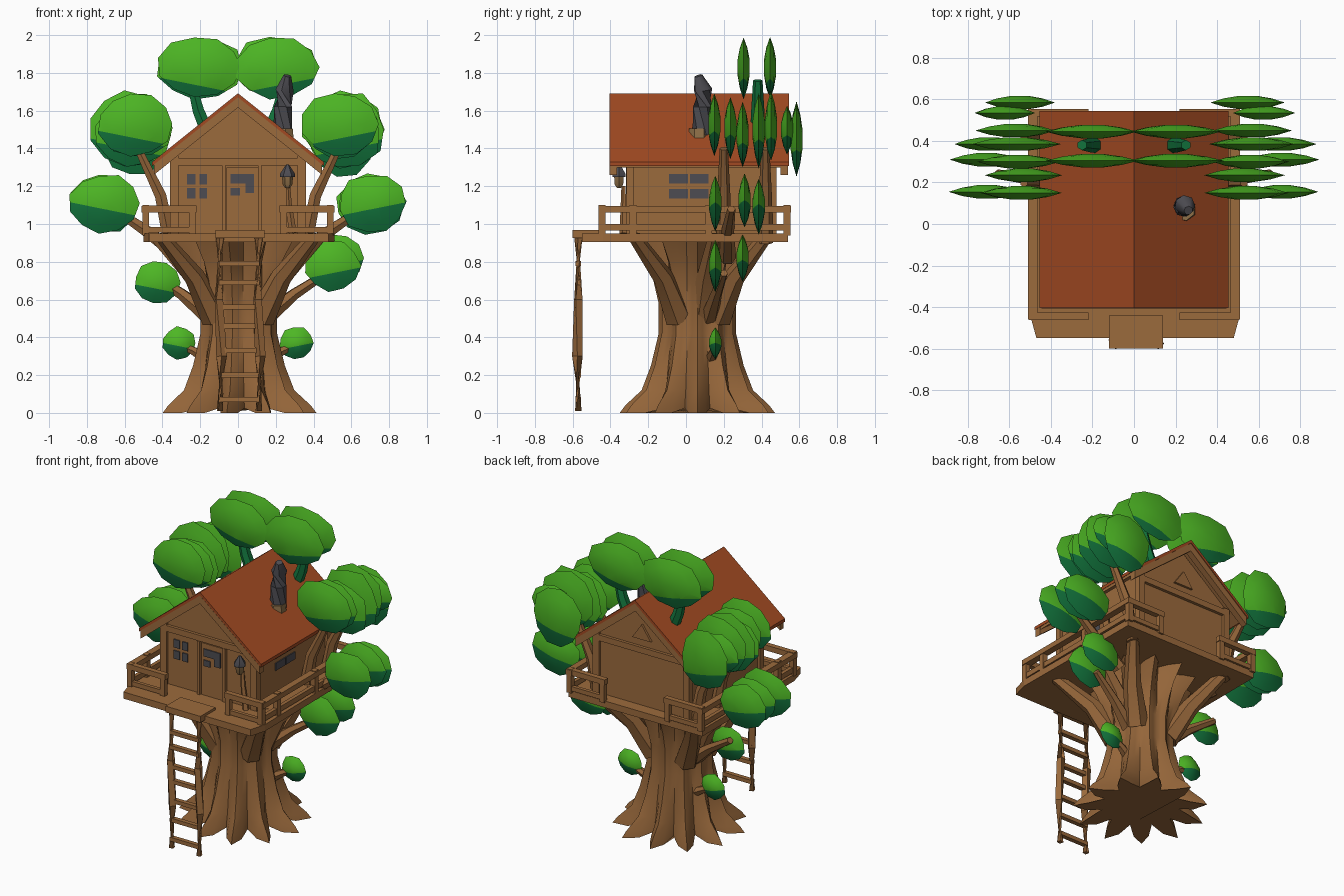
import bpy, bmesh, math, random
from mathutils import Vector, Matrix

if "Cube" in bpy.data.objects:
    bpy.data.objects.remove(bpy.data.objects["Cube"])

random.seed(4)

def material(name, rgb):
    m = bpy.data.materials.new(name)
    m.diffuse_color = (*rgb, 1)
    m.use_nodes = True
    m.node_tree.nodes["Principled BSDF"].inputs["Base Color"].default_value = m.diffuse_color
    return m

WOOD = material("brown wood", (0.33, 0.145, 0.046))
BARK = material("bark", (0.30, 0.132, 0.042))
ROOF = material("rust red", (0.36, 0.068, 0.016))
LEAF = material("bright green", (0.075, 0.47, 0.018))
SHADE = material("deep green", (0.006, 0.17, 0.045))
SLATE = material("slate grey", (0.075, 0.073, 0.085))
STONE = material("tan stone", (0.27, 0.16, 0.065))

def finish(name, bm, *mats, angle=None):
    bmesh.ops.recalc_face_normals(bm, faces=bm.faces)
    me = bpy.data.meshes.new(name)
    bm.to_mesh(me)
    bm.free()
    ob = bpy.data.objects.new(name, me)
    bpy.context.collection.objects.link(ob)
    for m in mats:
        me.materials.append(m)
    if angle:
        bpy.ops.object.select_all(action='DESELECT')
        bpy.context.view_layer.objects.active = ob
        ob.select_set(True)
        bpy.ops.object.shade_smooth_by_angle(angle=math.radians(angle))
    return ob

def box(name, x, y, z, mat):
    bm = bmesh.new()
    bmesh.ops.create_cube(bm, size=1)
    for v in bm.verts:
        v.co = [c[0] + (p + .5) * (c[1] - c[0]) for p, c in zip(v.co, (x, y, z))]
    return finish(name, bm, mat)

def loft(bm, rings):
    loops = [[bm.verts.new(p) for p in r] for r in rings]
    n = len(loops[0])
    for a, b in zip(loops, loops[1:]):
        for i in range(n):
            bm.faces.new((a[i], a[(i + 1) % n], b[(i + 1) % n], b[i]))
    bm.faces.new(loops[0])
    bm.faces.new(loops[-1])

def tube(name, pts, radii, mat, sides=6):
    pts = [Vector(p) for p in pts]
    rings = []
    for i, p in enumerate(pts):
        d = pts[min(i + 1, len(pts) - 1)] - pts[max(i - 1, 0)]
        q = d.to_track_quat('Z', 'Y')
        rings.append([p + q @ Vector((math.cos(2 * math.pi * k / sides), math.sin(2 * math.pi * k / sides), 0)) * radii[i]
                      for k in range(sides)])
    bm = bmesh.new()
    loft(bm, rings)
    return finish(name, bm, mat, angle=50)

def extrude_profile(name, pts, y0, y1, mat):
    bm = bmesh.new()
    loft(bm, [[(x, y, z) for x, z in pts] for y in (y0, y1)])
    return finish(name, bm, mat)

# Trunk: star-shaped rings (height, radius, lobe depth), flaring into roots and crown
CY = 0.06
bm = bmesh.new()
rings = []
for z, r, lobe in [(0, .325, .09), (.04, .31, .075), (.12, .258, .04), (.25, .226, .022), (.42, .195, .012),
                   (.58, .195, .012), (.70, .215, .02), (.80, .235, .04), (.92, .28, .07)]:
    ring = []
    for k in range(44):
        a = 2 * math.pi * k / 44
        w = r + lobe * math.cos(11 * a)
        zz = z + (0.025 if z == 0 and k % 4 == 2 else 0)
        ring.append((w * math.cos(a), CY + w * math.sin(a), zz))
    rings.append(ring)
loft(bm, rings)
finish("trunk", bm, BARK, angle=50)

# Branches and braces, mirrored left and right
for s, side in ((-1, "left"), (1, "right")):
    for i, (x, y) in enumerate([(.40, -.27), (.43, .15), (.36, .42)]):
        tube(f"deck_brace_{i}_{side}", [(s * .12, CY + (y - CY) * .3, .5), (s * .23, CY + (y - CY) * .55, .72),
             (s * x, y, .93)], [.075, .055, .035], BARK)
    tube(f"middle_branch_{side}", [(s * .3, .22, .82), (s * .48, .22, .96), (s * .66, .24, 1.08)], [.045, .035, .022], BARK)
    for i, y in enumerate((.2, .42)):
        tube(f"upper_branch_{i}_{side}", [(s * .36, y, .9), (s * .41, y, 1.15), (s * .53, y, 1.4)], [.04, .035, .022], BARK)
    tube(f"lower_branch_{side}", [(s * .14, .12, .5), (s * .3, .16, .63), (s * .47, .2, .74)], [.05, .032, .022], BARK)
    tube(f"small_branch_{side}", [(s * .15, .13, .28), (s * .24, .15, .33), (s * .31, .155, .36)], [.035, .024, .012], BARK)
    tube(f"crown_branch_{side}", [(s * .16, .38, 1.48), (s * .21, .38, 1.6), (s * .25, .38, 1.76)], [.04, .035, .025], SHADE)

# Foliage: thin lens-shaped discs with a darker lower part
def leaf(name, x, z, rx, rz, y, split=-.35):
    bm = bmesh.new()
    n = 11
    jitter = [random.uniform(.93, 1.06) for _ in range(n)]
    def ring(scale, dy):
        out = []
        for k in range(n):
            a = 2 * math.pi * k / n
            c, d = math.cos(a), math.sin(a)
            out.append((x + rx * scale * jitter[k] * c, y + dy, z + rz * scale * jitter[k] * d))
        return out
    loft(bm, [ring(.25, -.032), ring(.65, -.02), ring(1, 0), ring(.65, .02), ring(.25, .032)])
    cut = Vector((x, y, z + split * rz))
    normal = Vector((-.2 if x > 0 else .2, 0, 1)).normalized()
    bmesh.ops.bisect_plane(bm, geom=bm.verts[:] + bm.edges[:] + bm.faces[:], plane_co=cut, plane_no=normal)
    for f in bm.faces:
        f.material_index = int((f.calc_center_median() - cut).dot(normal) < 0)
    finish(name, bm, LEAF, SHADE, angle=40)

UPPER = [(.54, 1.53, .20, .17, .15), (.53, 1.51, .19, .16, .235), (.56, 1.47, .20, .17, .30), (.57, 1.5, .21, .20, .385),
         (.57, 1.51, .20, .19, .45), (.62, 1.50, .15, .13, .535), (.55, 1.45, .18, .20, .585)]
MIDDLE = [(.71, 1.11, .18, .155, .155), (.71, 1.12, .175, .15, .31), (.70, 1.10, .18, .15, .385)]
for s, side in ((-1, "left"), (1, "right")):
    for i, (x, z, rx, rz, y) in enumerate(UPPER):
        leaf(f"upper_leaves_{i}_{side}", s * x, z, rx, rz, y, -.45)
    for i, (x, z, rx, rz, y) in enumerate(MIDDLE):
        leaf(f"middle_leaves_{i}_{side}", s * x, z, rx, rz, y, -.2)
    leaf(f"small_leaves_{side}", s * .31, .37, .09, .085, .155, -.2)
    for i, y in enumerate((.305, .445)):
        leaf(f"crown_leaves_{i}_{side}", s * .2, 1.83, .225, .165, y, -.6)
leaf("lower_leaves_left", -.43, .69, .12, .11, .155, -.3)
leaf("lower_leaves_right_front", .5, .78, .145, .135, .155, -.3)
leaf("lower_leaves_right_back", .52, .82, .14, .13, .30, -.3)

# Deck and landing
bm = bmesh.new()
outline = [(-.47, -.55), (.48, -.55), (.51, -.44), (.5, .54), (-.5, .54), (-.5, -.44)]
loft(bm, [[(x, y, z) for x, y in outline] for z in (.905, .95)])
finish("deck", bm, WOOD)
box("ladder_landing", (-.12, .14), (-.6, -.44), (.925, .967), WOOD)

# Ladder
for x in (-.095, .11):
    tube("ladder_rail", [(x, -.57, .01), (x + .008, -.575, .3), (x - .006, -.57, .6), (x, -.57, .95)], [.02, .028, .026, .024], WOOD, 4)
for i, z in enumerate((.07, .2, .33, .46, .56, .69, .79)):
    box(f"ladder_rung_{i}", (-.1, .115), (-.585, -.555), (z - .013, z + .013), WOOD)

# Railings
for s in (-1, 1):
    X = lambda a, b: sorted((s * a, s * b))
    for y in (-.445, -.28, .12, .535):
        box("side_rail_post", X(.47, .505), (y - .018, y + .018), (.94, 1.1), WOOD)
    box("side_top_rail", X(.465, .51), (-.46, .555), (1.06, 1.095), WOOD)
    box("side_lower_rail", X(.475, .5), (-.45, .545), (.965, 1.0), WOOD)
    for y, name in ((-.445, "front"), (.535, "back")):
        box(name + "_top_rail", X(.22, .505), (y - .018, y + .018), (1.062, 1.098), WOOD)
        box(name + "_lower_rail", X(.23, .49), (y - .012, y + .012), (.955, .985), WOOD)
        box(name + "_rail_post", X(.225, .26), (y - .016, y + .016), (.94, 1.09), WOOD)

# House body with corner posts and wall boards
extrude_profile("house_walls", [(-.34, .94), (.34, .94), (.34, 1.37), (0, 1.64), (-.34, 1.37)], -.295, .46, WOOD)
for s in (-1, 1):
    for y in (-.295, .46):
        box("corner_post", sorted((s * .315, s * .36)), (y - .02, y + .02), (.94, 1.36), WOOD)
    box("wall_sill", sorted((s * .33, s * .355)), (-.29, .45), (.95, .99), WOOD)
for y in (-.30, .465):
    box("gable_beam", (-.35, .35), (y - .015, y + .015), (1.31, 1.35), WOOD)

# Roof: rust covering over a wooden layer
def chevron(top, drop, half, slope=.8):
    return [(-half, top - slope * half), (0, top), (half, top - slope * half),
            (half, top - slope * half - drop), (0, top - drop), (-half, top - slope * half - drop)]
extrude_profile("roof_covering", chevron(1.692, .022, .455), -.405, .545, ROOF)
extrude_profile("roof_boards", chevron(1.67, .02, .44), -.40, .54, WOOD)
for y in (-.40, .505):
    extrude_profile("gable_trim", chevron(1.671, .055, .445), y - .006, y + .035, WOOD)
for y0, y1, name in ((.455, .475, "back_gable_frame"),):
    extrude_profile(name, [(-.07, 1.40), (.07, 1.40), (0, 1.50)], y0, y1, WOOD)

# Door with frame
box("door", (-.06, .11), (-.305, -.29), (.95, 1.3), WOOD)
for x in (-.075, .115):
    box("door_frame", (x - .01, x + .01), (-.318, -.29), (.95, 1.31), WOOD)

# Window panes as thin plates
def front_pane(x0, x1, z0, z1, y=-.302):
    box("window_pane", (x0, x1), (y, y + .008), (z0, z1), SLATE)
for x0, x1 in ((-.27, -.225), (-.205, -.165)):
    for z0, z1 in ((1.135, 1.19), (1.21, 1.265)):
        front_pane(x0, x1, z0, z1)
for pane in ((-.04, .085, 1.215, 1.265), (-.04, .01, 1.15, 1.19), (.04, .085, 1.165, 1.215)):
    front_pane(*pane, y=-.312)
for s in (-1, 1):
    for z0, z1 in ((1.135, 1.185), (1.215, 1.265)):
        for y0, y1 in ((-.09, .01), (.022, .12)):
            box("side_window_pane", sorted((s * .338, s * .346)), (y0, y1), (z0, z1), SLATE)

# Lantern on a post
tube("lantern_post", [(.29, -.33, .95), (.27, -.33, 1.1), (.265, -.33, 1.2)], [.022, .016, .012], WOOD, 5)
tube("lantern_body", [(.262, -.355, 1.19), (.262, -.355, 1.21), (.262, -.355, 1.26)], [.012, .026, .03], STONE)
tube("lantern_cap", [(.262, -.355, 1.25), (.262, -.355, 1.265), (.262, -.355, 1.315)], [.04, .04, .008], SLATE)

# Chimney with stone base and bent cap
tube("chimney_base", [(.24, .07, 1.44), (.24, .07, 1.505)], [.062, .055], STONE, 7)
tube("chimney", [(.24, .085, 1.47), (.24, .085, 1.62), (.245, .09, 1.71), (.262, .065, 1.785)], [.052, .05, .05, .022], SLATE, 7)
